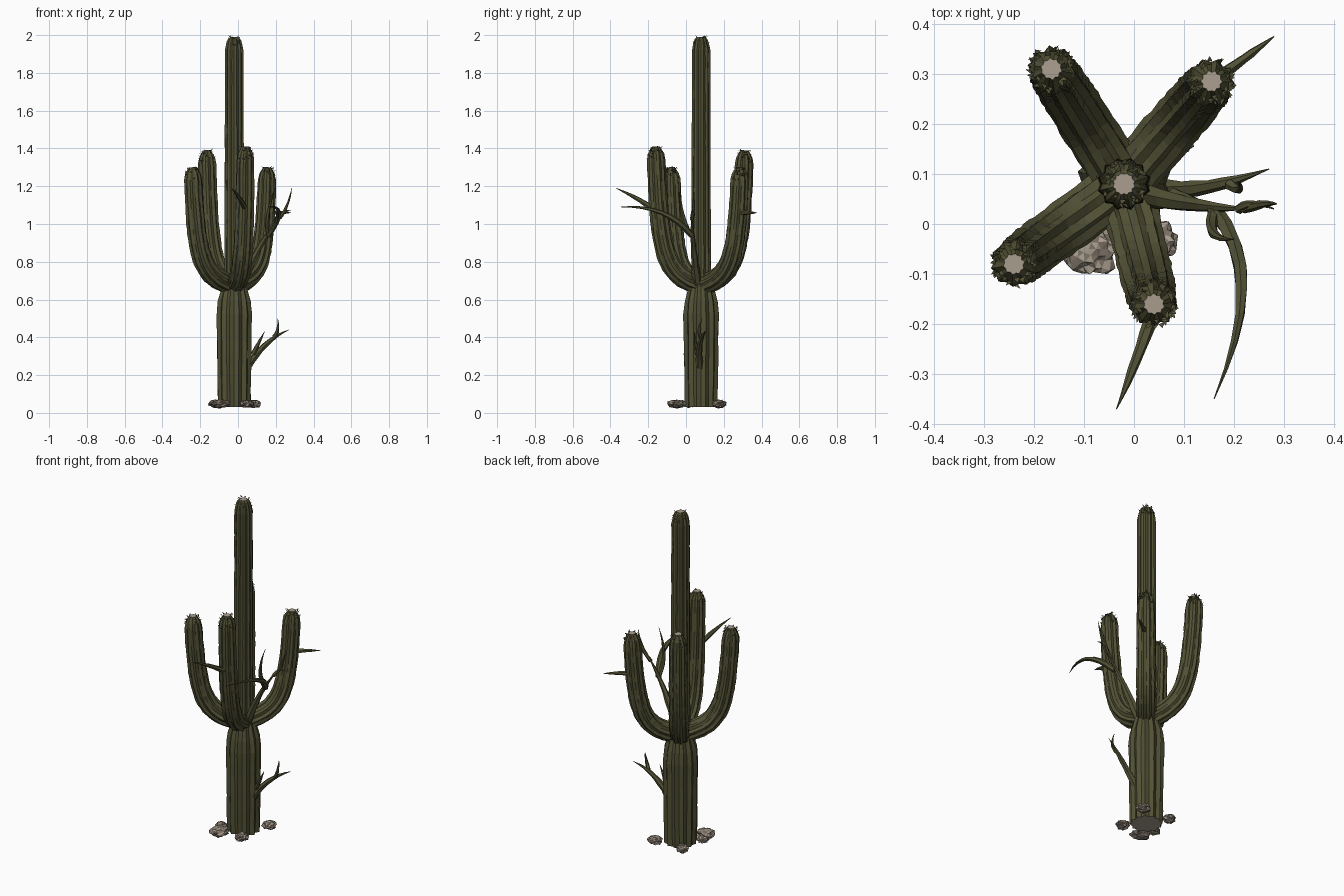
import bpy, bmesh, math, random
from mathutils import Vector, noise

if "Cube" in bpy.data.objects:
    bpy.data.objects.remove(bpy.data.objects["Cube"])

random.seed(7)
CX, CY = -0.02, 0.08


def material(name, rgb):
    m = bpy.data.materials.new(name)
    m.diffuse_color = (*rgb, 1)
    m.use_nodes = True
    m.node_tree.nodes["Principled BSDF"].inputs["Base Color"].default_value = m.diffuse_color
    return m


GREEN = material("cactus green", (0.085, 0.083, 0.036))
TAN = material("pale tan", (0.40, 0.34, 0.27))
STONE = material("stone brown", (0.20, 0.165, 0.13))


def finish(name, bm, mats):
    bmesh.ops.recalc_face_normals(bm, faces=bm.faces)
    me = bpy.data.meshes.new(name)
    bm.to_mesh(me)
    bm.free()
    for m in mats:
        me.materials.append(m)
    ob = bpy.data.objects.new(name, me)
    bpy.context.collection.objects.link(ob)


def tube(bm, pos, radii, sides, groove=0.0, jitter=0.0, cap_mat=0):
    """Sweep a ribbed ring along a path."""
    rings, side = [], None
    for i, p in enumerate(pos):
        t = (pos[min(i + 1, len(pos) - 1)] - pos[max(i - 1, 0)]).normalized()
        if side is None:
            side = t.orthogonal()
        side = (side - t * side.dot(t)).normalized()
        other = t.cross(side)
        ring = []
        for k in range(sides):
            a = math.tau * k / sides
            r = radii[i] * (1 - groove * (k % 2)) * (1 + random.uniform(-jitter, jitter))
            ring.append(bm.verts.new(p + r * (math.cos(a) * side + math.sin(a) * other)))
        rings.append(ring)
    for lo, hi in zip(rings, rings[1:]):
        for k in range(sides):
            n = (k + 1) % sides
            bm.faces.new((lo[k], lo[n], hi[n], hi[k]))
    for ring in (rings[0], rings[-1]):
        bm.faces.new(ring).material_index = cap_mat


def bristles(bm, centre, count, height):
    """Small ragged slivers around a rounded tip."""
    up = Vector((0, 0, 1))
    for _ in range(count):
        a = random.uniform(0, math.tau)
        out = Vector((math.cos(a), math.sin(a), 0))
        tan = out.cross(up)
        h = random.random()
        b = centre + out * 0.041 * (1 - 0.35 * h * h) + up * height * (h - 1)
        w = random.uniform(0.004, 0.008)
        tip = b + out * 0.01 + tan * random.uniform(-0.01, 0.01) + up * random.uniform(0, 0.012)
        bm.faces.new([bm.verts.new(v) for v in (b - tan * w, b + tan * w, tip)])


def round_tip(d):
    """Radius factor at distance d below a tip."""
    return 0.45 + 0.55 * math.sqrt(min(1, d / 0.06))


# Main trunk: thick base stepping to a slim column
bm = bmesh.new()
heights = [0.03 + 0.07 * i for i in range(28)] + [1.96, 1.98, 1.99]
radii = []
for z in heights:
    step = min(1, max(0, (z - 0.56) / 0.16))
    thick, thin = 0.089 + 0.015 * z, 0.056 - 0.003 * z
    radii.append((thick + (thin - thick) * step) * round_tip(1.99 - z))
tube(bm, [Vector((CX, CY, z)) for z in heights], radii, 24, 0.14, 0.02, 1)
bristles(bm, Vector((CX, CY, 1.99)), 30, 0.06)
finish("trunk", bm, [GREEN, TAN])


# Four arms that run out from the trunk and curve upright
def arm(name, x, y, top):
    bm = bmesh.new()
    pos, radii = [], []
    for i in range(31):
        h = (i / 30) ** 1.6
        f = 1.1 * h / (h + 0.1)
        pos.append(Vector((CX + (x - CX) * f, CY + (y - CY) * f, 0.675 + (top - 0.675) * h)))
        radii.append((0.055 - 0.007 * h) * round_tip((1 - h) * (top - 0.675)))
    tube(bm, pos, radii, 20, 0.16, 0.035, 1)
    bristles(bm, pos[-1], 45, 0.07)
    finish(name, bm, [GREEN, TAN])


arm("left_arm", -0.24, -0.08, 1.30)
arm("front_arm", 0.04, -0.16, 1.41)
arm("right_arm", 0.155, 0.285, 1.30)
arm("back_arm", -0.165, 0.31, 1.39)


# Dry pointed branches: each limb bows from start through middle to tip
def limb(bm, r, start, mid, end):
    a, b, c = Vector(start), Vector(mid), Vector(end)
    k = 2 * b - (a + c) / 2
    ts = [i / 8 for i in range(9)]
    pos = [a * (1 - t) ** 2 + k * 2 * t * (1 - t) + c * t * t for t in ts]
    tube(bm, pos, [r * (1 - t ** 1.7) + 0.001 for t in ts], 6, 0, 0.12)


bm = bmesh.new()
limb(bm, .019, (.05, .07, .24), (.15, .075, .365), (.27, .11, .44))
limb(bm, .011, (.19, .08, .40), (.21, .07, .44), (.21, .085, .50))
limb(bm, .012, (.08, .06, .31), (.11, .05, .37), (.14, .045, .43))
finish("low_branch", bm, [GREEN])

bm = bmesh.new()
limb(bm, .022, (.02, .06, .68), (.11, .04, .87), (.23, .03, 1.05))
limb(bm, .016, (.16, .03, .94), (.215, -.13, 1.06), (.16, -.35, 1.09))
limb(bm, .009, (.21, .03, 1.02), (.24, .04, 1.06), (.28, .03, 1.07))
limb(bm, .009, (.22, .03, 1.03), (.26, .04, 1.10), (.285, .04, 1.19))
limb(bm, .012, (.16, .02, .95), (.16, -.02, 1.06), (.20, -.03, 1.2))
finish("high_branch", bm, [GREEN])

bm = bmesh.new()
limb(bm, .014, (.04, -.17, 1.08), (.005, -.27, 1.14), (-.035, -.37, 1.19))
finish("front_spike", bm, [GREEN])
bm = bmesh.new()
limb(bm, .013, (.15, .28, 1.06), (.22, .33, 1.06), (.28, .375, 1.06))
finish("back_spike", bm, [GREEN])


# Flat ragged stones around the foot
def stone(name, x, y, r):
    bm = bmesh.new()
    bmesh.ops.create_icosphere(bm, subdivisions=3, radius=1)
    for v in bm.verts:
        v.co *= 0.85 + 0.3 * noise.noise(v.co * 2 + Vector((x, y, r)) * 50) + random.uniform(-.12, .12)
        v.co = Vector((x + v.co.x * r, y + v.co.y * r, 0.048 + v.co.z * 0.024))
    for f in bm.faces:
        f.material_index = int(random.random() < 0.4)
    finish(name, bm, [STONE, TAN])


stone("front_left_stone", -0.09, -0.05, .06)
stone("left_stone", -0.125, 0.02, .035)
stone("front_right_stone", 0.05, -0.035, .042)
stone("back_right_stone", 0.08, 0.175, .045)
stone("back_left_stone", -0.10, 0.175, .04)
